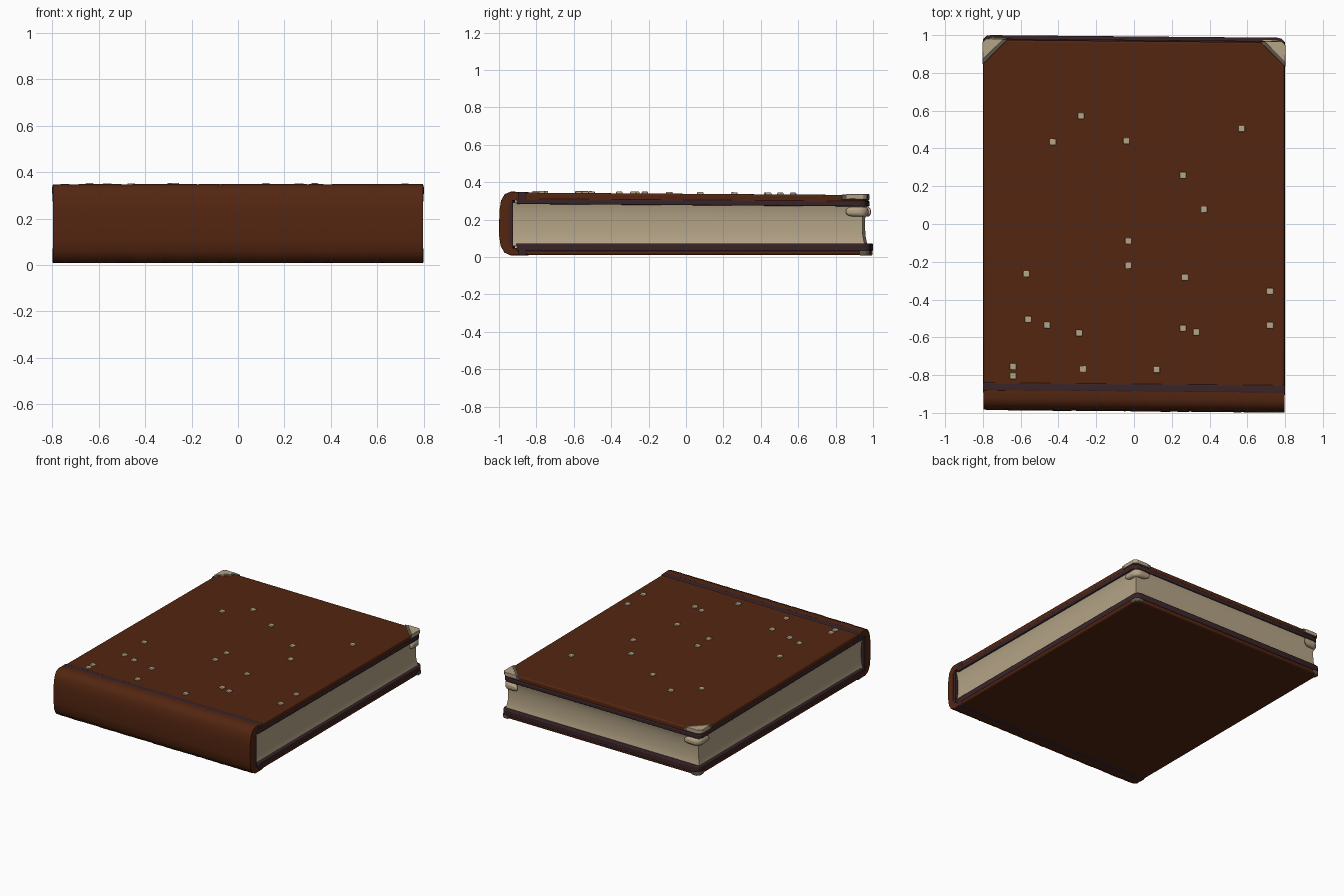
import bpy, bmesh, math, random

if "Cube" in bpy.data.objects:
    bpy.data.objects.remove(bpy.data.objects["Cube"])
random.seed(4)


def mat(name, rgb):
    m = bpy.data.materials.new(name)
    m.diffuse_color = (*rgb, 1)
    m.use_nodes = True
    m.node_tree.nodes["Principled BSDF"].inputs["Base Color"].default_value = m.diffuse_color
    return m


LEATHER = mat("brown leather", (0.088, 0.019, 0.0055))
LINING = mat("dark purple lining", (0.040, 0.017, 0.021))
PAPER = mat("cream paper", (0.46, 0.37, 0.24))
TRIM = mat("olive grey trim", (0.11, 0.095, 0.065))


def loft(name, rings, material, bevel=0.0, closed=True):
    """Skin a list of equal-length rings, cap the ends, add a soft edge."""
    bm = bmesh.new()
    # the old book is slightly skewed and its top cover sags to the back
    def warp(p):
        x, y, z = p
        return (x, y - 0.009 * x, z - (0.007 * (y + 0.85) if z > 0.2 else 0))
    vs = [[bm.verts.new(warp(p)) for p in r] for r in rings]
    n = len(vs[0])
    for a, b in zip(vs, vs[1:]):
        for i in range(n):
            j = (i + 1) % n
            bm.faces.new((a[i], a[j], b[j], b[i]))
    bm.faces.new(vs[0])
    bm.faces.new(vs[-1])
    bmesh.ops.recalc_face_normals(bm, faces=bm.faces)
    me = bpy.data.meshes.new(name)
    bm.to_mesh(me)
    bm.free()
    me.materials.append(material)
    ob = bpy.data.objects.new(name, me)
    bpy.context.collection.objects.link(ob)
    bpy.context.view_layer.objects.active = ob
    ob.select_set(True)
    if bevel:
        m = ob.modifiers.new("soft edges", "BEVEL")
        m.width, m.segments, m.limit_method = bevel, 3, "ANGLE"
    bpy.ops.object.shade_smooth_by_angle(angle=math.radians(40))
    ob.select_set(False)
    return ob


def prism(name, outline, z0, z1, material, bevel=0.0):
    return loft(name, [[(x, y, z) for x, y in outline] for z in (z0, z1)], material, bevel)


def board(hx, y0, y1, r):
    """Board outline with rounded corners at the back edge."""
    pts = [(-hx, y0), (hx, y0)]
    for sx, angles in ((1, range(0, 91, 30)), (-1, range(90, -1, -30))):
        for a in angles:
            t = math.radians(a)
            pts.append((sx * (hx - r + r * math.cos(t)), y1 - r + r * math.sin(t)))
    return pts


def corner(s, y1, leg, hx=0.8, cut=0.02):
    """Triangle at a back corner, s = side, tip slightly clipped."""
    return [(s * (hx - leg), y1), (s * (hx - cut), y1), (s * hx, y1 - cut), (s * hx, y1 - leg)]


# covers: leather outside, dark lining inside
prism("top_cover", board(0.797, -0.865, 0.968, 0.04), 0.298, 0.344, LEATHER, 0.012)
prism("top_cover_lining", board(0.80, -0.90, 0.975, 0.04), 0.283, 0.312, LINING, 0.006)
prism("bottom_cover", board(0.797, -0.865, 0.985, 0.05), 0.010, 0.046, LEATHER, 0.012)
prism("bottom_cover_lining", board(0.80, -0.90, 0.993, 0.04), 0.032, 0.073, LINING, 0.006)

# hinge strips between covers and spine
for name, z0, z1 in (("top_hinge", 0.30, 0.347), ("bottom_hinge", 0.008, 0.045)):
    prism(name, [(-0.8, -0.89), (0.8, -0.89), (0.8, -0.845), (-0.8, -0.845)], z0, z1, LINING, 0.008)

# page block with hollowed sides
rings = []
for z, d in ((0.06, 0), (0.085, 0.007), (0.12, 0.013), (0.18, 0.015),
             (0.235, 0.013), (0.27, 0.007), (0.292, 0)):
    hx, y1 = 0.787 - d, 0.965 - d
    rings.append([(-hx, -0.93, z), (hx, -0.93, z), (hx, y1, z), (-hx, y1, z)])
loft("pages", rings, PAPER)

# spine: C-shaped section swept along x with slight leather ribs
outer = [(-0.885, 0.346), (-0.93, 0.348), (-0.962, 0.335), (-0.982, 0.300), (-0.991, 0.245),
         (-0.992, 0.115), (-0.984, 0.060), (-0.964, 0.024), (-0.93, 0.009), (-0.885, 0.010)]
inner = [(-0.885, 0.045), (-0.925, 0.050), (-0.940, 0.075), (-0.940, 0.275), (-0.925, 0.300), (-0.885, 0.305)]
rings = []
N = 64
for i in range(N + 1):
    x = -0.797 + 1.594 * i / N
    end = 0.985 if i in (0, N) else 1.0
    k = end + random.uniform(-0.012, 0.012)
    ring = [(x, -0.885 + (y + 0.885) * k, 0.178 + (z - 0.178) * (1 + (k - 1) * 0.6)) for y, z in outer]
    rings.append(ring + [(x, y, z) for y, z in inner])
loft("spine", rings, LEATHER)
prism("spine_lining", [(-0.795, -0.942), (0.795, -0.942), (0.795, -0.918), (-0.795, -0.918)],
      0.05, 0.30, LINING)

# corner guards and the paper rolls tucked under the top cover
for side, s in (("left", -1), ("right", 1)):
    prism(f"{side}_corner_trim", corner(s, 0.973, 0.135, 0.801), 0.318, 0.346, TRIM, 0.003)
    prism(f"{side}_corner_guard", corner(s, 0.974, 0.112, 0.802), 0.322, 0.349, PAPER, 0.004)
    prism(f"{side}_bottom_corner", corner(s, 0.990, 0.06, 0.800), 0.008, 0.036, TRIM, 0.006)
    prism(f"{side}_corner_roll", corner(s, 0.982, 0.13, 0.798, 0.03), 0.228, 0.282, PAPER, 0.02)

# small pale studs scattered on the top cover
STUDS = [(-.28, .57), (-.43, .43), (-.04, .44), (.57, .51), (.26, .26), (.37, .08), (-.03, -.09),
         (-.03, -.22), (-.57, -.27), (.27, -.28), (.72, -.35), (-.56, -.51), (-.46, -.54),
         (-.29, -.58), (.26, -.55), (.33, -.57), (.72, -.53), (-.64, -.76), (-.64, -.81),
         (-.27, -.77), (.12, -.77)]
for i, (x, y) in enumerate(STUDS):
    h = 0.017
    prism(f"stud_{i + 1}", [(x - h, y - h), (x + h, y - h), (x + h, y + h), (x - h, y + h)],
          0.335, 0.354, PAPER, 0.005)
